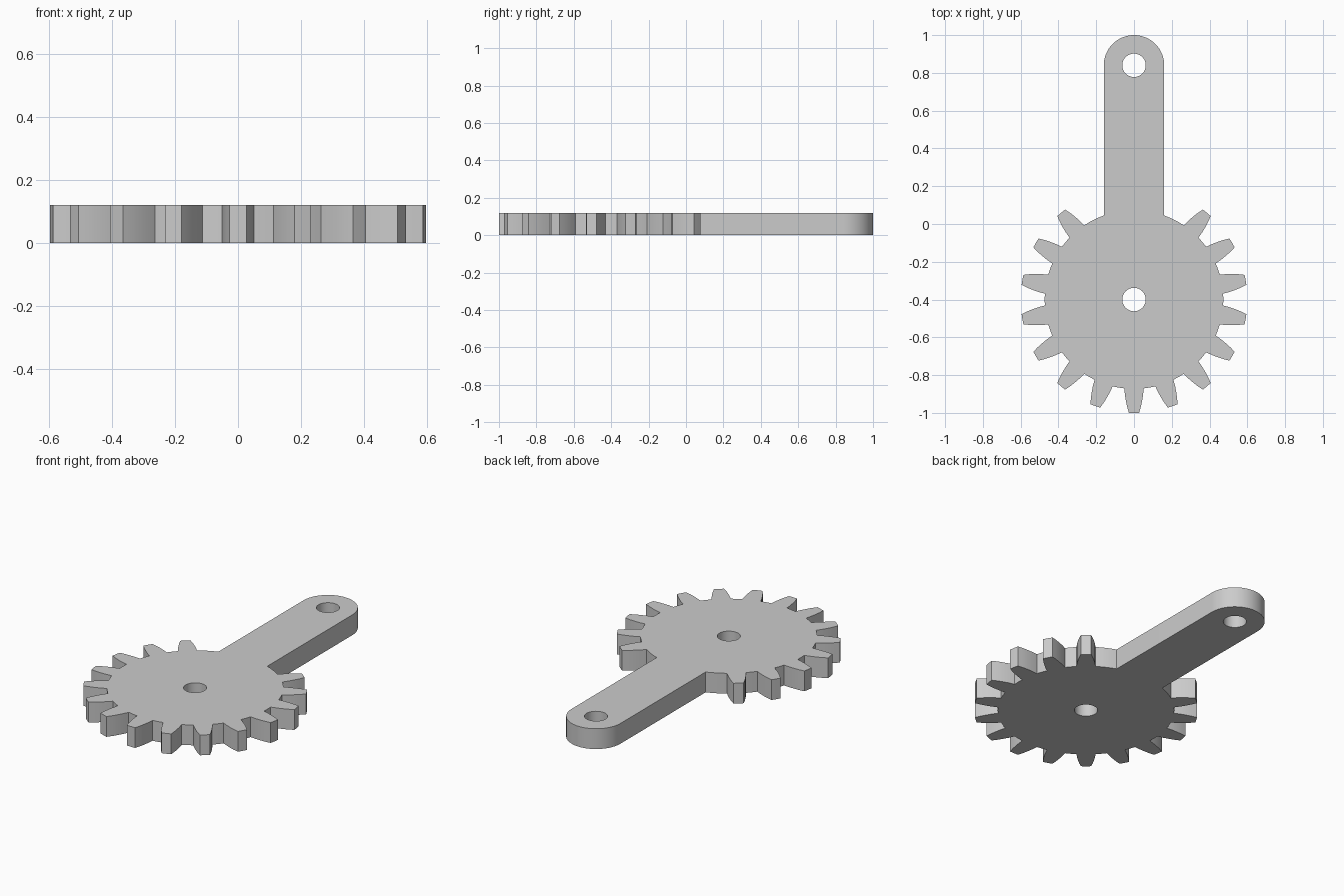
import bpy, bmesh
from math import sin, cos, tau, radians, asin, degrees
from mathutils import Vector

HEIGHT = 0.12
GEAR_Y, ARM_Y = -0.4, 0.84
ROOT_R, TIP_R, ARM_R, HOLE_R = 0.473, 0.6, 0.16, 0.062
PITCH = 20                                  # degrees between teeth
FLANK = [(ROOT_R, 0.051), (0.507, 0.048), (0.54, 0.0425), (0.57, 0.036), (TIP_R, 0.027)]

cube = bpy.data.objects.get("Cube")
if cube:
    bpy.data.objects.remove(cube)

steel = bpy.data.materials.new("plain grey")
steel.use_nodes = True
steel.diffuse_color = (0.6, 0.6, 0.6, 1)
steel.node_tree.nodes["Principled BSDF"].inputs["Base Color"].default_value = (0.6, 0.6, 0.6, 1)


def polar(r, deg, cy):
    """Point at an angle measured anticlockwise from -y."""
    a = radians(deg)
    return Vector((r * sin(a), cy - r * cos(a), 0))


def arc(r, start, end, cy, steps):
    return [polar(r, start + (end - start) * i / steps, cy) for i in range(steps + 1)]


def tooth(deg):
    """Curved flank up, tip, and curved flank down."""
    up = [polar(r, deg - degrees(asin(w / r)), GEAR_Y) for r, w in FLANK]
    tip = [polar(TIP_R, deg, GEAR_Y)]
    down = [polar(r, deg + degrees(asin(w / r)), GEAR_Y) for r, w in reversed(FLANK)]
    return up + tip + down


# Outline: teeth with root arcs between, then the rounded arm
base = degrees(asin(FLANK[0][1] / ROOT_R))
arm_root = 180 - degrees(asin(ARM_R / ROOT_R))
outline = []
for i in range(-7, 8):
    outline += tooth(i * PITCH)
    if i < 7:
        outline.append(polar(ROOT_R, (i + 0.5) * PITCH, GEAR_Y))
outline += arc(ROOT_R, 7 * PITCH + base, arm_root, GEAR_Y, 4)[1:]
outline += arc(ARM_R, 90, 270, ARM_Y, 32)
outline += arc(ROOT_R, -arm_root, -7 * PITCH - base, GEAR_Y, 4)[:-1]

# Axle hole and pin hole
loops = [outline] + [arc(HOLE_R, 0, 360, y, 48)[:-1] for y in (GEAR_Y, ARM_Y)]

# Fill the flat shape and extrude it to a solid plate
bm = bmesh.new()
for points in loops:
    verts = [bm.verts.new(p) for p in points]
    for a, b in zip(verts, verts[1:] + verts[:1]):
        bm.edges.new((a, b))
bmesh.ops.triangle_fill(bm, use_beauty=True, edges=bm.edges[:], normal=(0, 0, 1))
top = bmesh.ops.extrude_face_region(bm, geom=bm.faces[:], use_keep_orig=True)
bmesh.ops.translate(bm, vec=(0, 0, HEIGHT),
                    verts=[g for g in top["geom"] if isinstance(g, bmesh.types.BMVert)])
bmesh.ops.recalc_face_normals(bm, faces=bm.faces[:])

mesh = bpy.data.meshes.new("gear_with_arm")
bm.to_mesh(mesh)
bm.free()
mesh.materials.append(steel)
gear = bpy.data.objects.new("gear_with_arm", mesh)
bpy.context.collection.objects.link(gear)
bpy.context.view_layer.objects.active = gear
gear.select_set(True)
bpy.ops.object.shade_smooth_by_angle(angle=radians(20))
